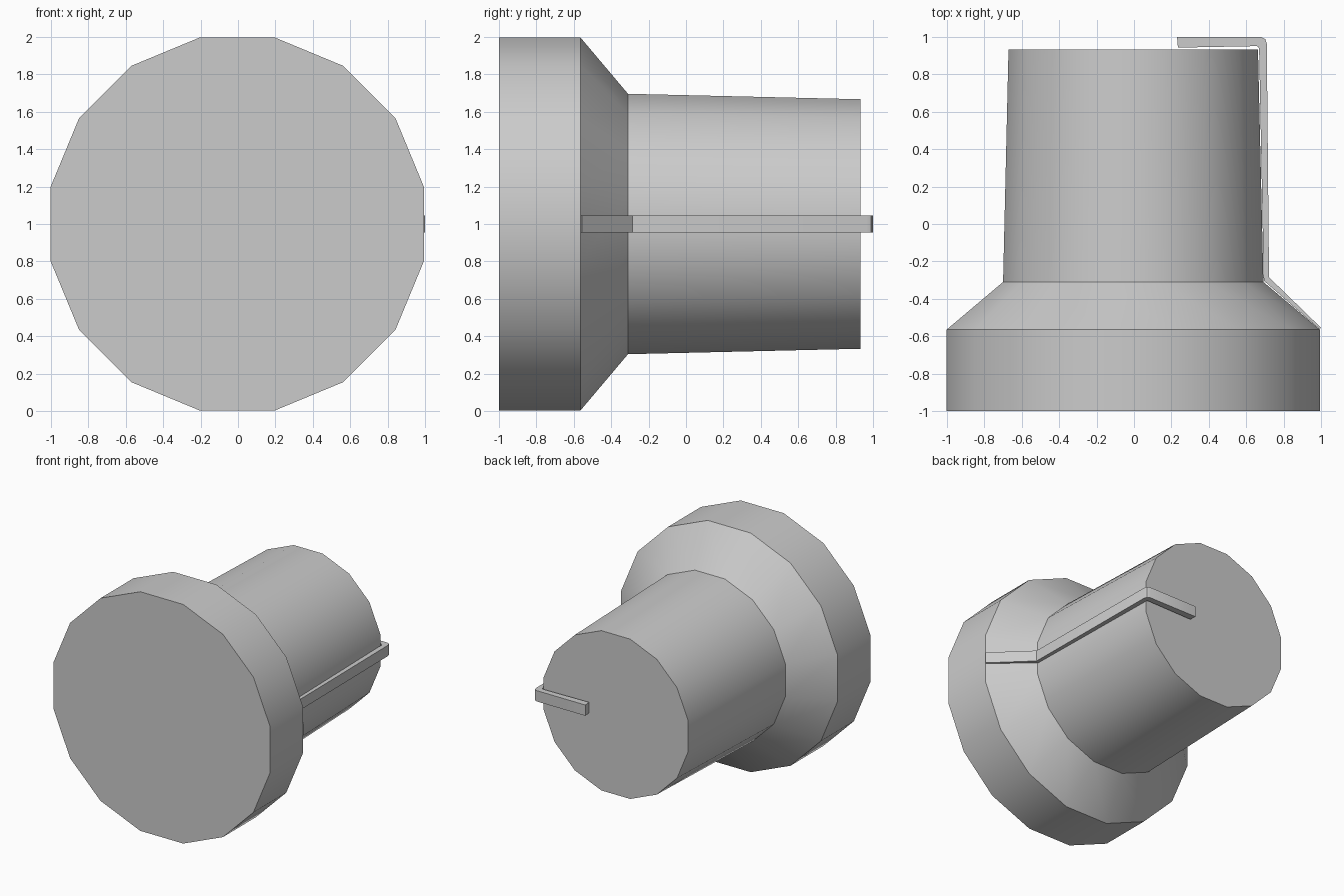
import bpy, bmesh, math

if "Cube" in bpy.data.objects:
    bpy.data.objects.remove(bpy.data.objects["Cube"])

def finish(name, bm):
    bmesh.ops.recalc_face_normals(bm, faces=bm.faces)
    me = bpy.data.meshes.new(name)
    bm.to_mesh(me)
    bm.free()
    ob = bpy.data.objects.new(name, me)
    bpy.context.collection.objects.link(ob)
    bpy.ops.object.select_all(action='DESELECT')
    ob.select_set(True)
    bpy.context.view_layer.objects.active = ob
    bpy.ops.object.shade_smooth_by_angle(angle=math.radians(30))
    return ob

SIDES = 16

def turned_body(name, profile, cx, cz):
    """Sixteen-sided body along y; profile gives (y, distance to flat)."""
    bm = bmesh.new()
    rings = []
    for y, apothem in profile:
        r = apothem / math.cos(math.pi / SIDES)
        rings.append([bm.verts.new((cx + r * math.cos(a), y, cz + r * math.sin(a)))
                      for a in (2 * math.pi * (i + 0.5) / SIDES for i in range(SIDES))])
    for a, b in zip(rings, rings[1:]):
        for i in range(SIDES):
            j = (i + 1) % SIDES
            bm.faces.new((a[i], a[j], b[j], b[i]))
    bm.faces.new(rings[0])
    bm.faces.new(rings[-1])
    return finish(name, bm)

def bent_strip(name, outer, inner, z0, z1):
    """Strip of constant height between an outer and an inner path in plan."""
    bm = bmesh.new()
    rings = [[bm.verts.new((x, y, z)) for (x, y), z in
              ((o, z0), (o, z1), (i, z1), (i, z0))] for o, i in zip(outer, inner)]
    for a, b in zip(rings, rings[1:]):
        for k in range(4):
            m = (k + 1) % 4
            bm.faces.new((a[k], a[m], b[m], b[k]))
    bm.faces.new(rings[0])
    bm.faces.new(rings[-1])
    return finish(name, bm)

# Wide base, sloping shoulder and slightly tapered barrel
turned_body("body", [(-1.0, 0.998), (-0.565, 0.998), (-0.31, 0.696), (0.932, 0.667)],
            -0.004, 1.0)

# Thin strap following the shoulder and barrel, hooked over the end
bent_strip("side_strap",
           [(0.23, 1.0), (0.68, 1.0), (0.702, 0.988), (0.71, 0.965), (0.722, -0.285), (1.0, -0.555)],
           [(0.235, 0.943), (0.655, 0.951), (0.665, 0.947), (0.669, 0.935), (0.694, -0.303), (0.992, -0.562)],
           0.955, 1.045)
